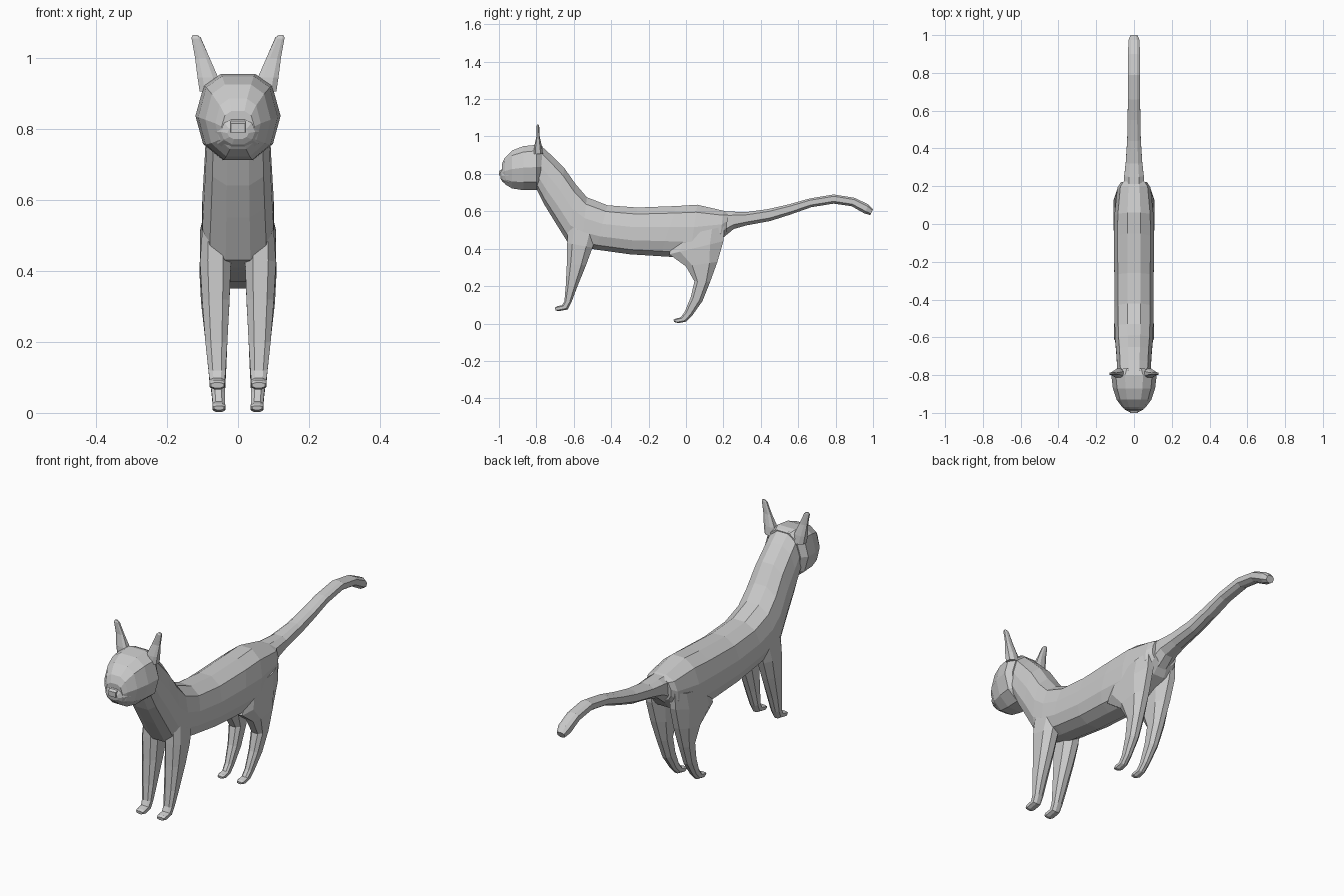
import bpy, bmesh

gray = bpy.data.materials.new("light gray")
gray.diffuse_color = (0.6, 0.6, 0.6, 1)

# Cross-sections: u runs across x (-1..1), v runs from point A (0) to point B (1)
TORSO = [(-.33, 0), (.33, 0), (.82, .14), (1, .42), (1, .7), (.8, .9), (.35, 1),
         (-.35, 1), (-.8, .9), (-1, .7), (-1, .42), (-.82, .14)]
SKULL = [(-.4, 0), (.4, 0), (.8, .13), (1, .48), (.82, .8), (.36, .98),
         (-.36, .98), (-.82, .8), (-1, .48), (-.8, .13)]
LIMB = [(-.5, 0), (.5, 0), (1, .2), (1, .75), (.4, 1), (-.4, 1), (-1, .75), (-1, .2)]
FLAT = [(-1, 0), (1, 0), (1, 1), (-1, 1)]


def loft(name, rings, profile, mirror=False):
    """Skin rings (Ay, Az, By, Bz, x_min, x_max) that share one cross-section."""
    bm = bmesh.new()
    loops = []
    for ay, az, by, bz, x0, x1 in rings:
        cx, hw = (x0 + x1) / 2, (x1 - x0) / 2
        loops.append([bm.verts.new((cx + u * hw, ay + (by - ay) * v, az + (bz - az) * v))
                      for u, v in profile])
    n = len(profile)
    for a, b in zip(loops, loops[1:]):
        for i in range(n):
            j = (i + 1) % n
            bm.faces.new((a[i], a[j], b[j], b[i]))
    bm.faces.new(loops[0])
    bm.faces.new(loops[-1])
    bmesh.ops.recalc_face_normals(bm, faces=bm.faces)
    mesh = bpy.data.meshes.new(name)
    bm.to_mesh(mesh)
    bm.free()
    mesh.materials.append(gray)
    obj = bpy.data.objects.new(name, mesh)
    bpy.context.collection.objects.link(obj)
    if mirror:
        obj.modifiers.new("mirror", 'MIRROR')
    return obj


def centred(rows):
    return [(a, b, c, d, -w, w) for a, b, c, d, w in rows]


# Neck, chest, back and rump
loft("torso", centred([
    (-.775, .95, -.80, .72, .088),
    (-.72, .90, -.76, .64, .090),
    (-.65, .83, -.705, .55, .094),
    (-.59, .745, -.63, .43, .100),
    (-.53, .675, -.56, .41, .102),
    (-.42, .632, -.48, .395, .102),
    (-.26, .62, -.30, .37, .104),
    (-.05, .628, -.14, .36, .107),
    (.06, .635, .02, .35, .104),
    (.20, .603, .18, .43, .088),
    (.225, .595, .215, .48, .070)]), TORSO)

# Head, back of skull to muzzle
loft("head", centred([
    (-.765, .945, -.785, .72, .095),
    (-.80, .955, -.80, .708, .120),
    (-.87, .948, -.87, .708, .112),
    (-.93, .925, -.93, .718, .092),
    (-.97, .885, -.965, .74, .064),
    (-.985, .85, -.98, .76, .046)]), SKULL)

# Muzzle tip with a raised nose between two nostril notches
loft("muzzle", centred([
    (-.95, .845, -.95, .735, .070),
    (-.985, .825, -.98, .755, .048),
    (-.995, .805, -.99, .77, .030)]), SKULL)
loft("nose", centred([
    (-.96, .835, -.96, .79, .024),
    (-1.0, .815, -1.0, .79, .020)]), FLAT)
loft("nostril_ridge", [
    (-.95, .82, -.95, .785, .024, .032),
    (-.985, .822, -.985, .785, .022, .030)], FLAT, mirror=True)

# Upright ears, tapering towards the tip
loft("ear", [
    (-.815, .905, -.765, .905, .050, .108),
    (-.812, .945, -.77, .945, .056, .114),
    (-.80, 1.0, -.782, 1.0, .080, .121),
    (-.80, 1.055, -.785, 1.058, .105, .131),
    (-.795, 1.064, -.788, 1.064, .114, .128)], LIMB, mirror=True)

# Front legs with small paws
loft("front_leg", [
    (-.63, .53, -.47, .50, .030, .100),
    (-.635, .43, -.50, .405, .020, .107),
    (-.637, .32, -.535, .31, .024, .101),
    (-.643, .20, -.58, .20, .030, .092),
    (-.65, .12, -.612, .115, .035, .083),
    (-.662, .098, -.632, .075, .037, .080),
    (-.69, .092, -.68, .066, .036, .080),
    (-.70, .085, -.698, .07, .040, .076)], LIMB, mirror=True)

# Hind legs with broad thighs and small paws
loft("hind_leg", [
    (-.06, .46, .205, .52, .035, .100),
    (-.09, .37, .20, .44, .025, .108),
    (0, .305, .168, .33, .024, .104),
    (.045, .225, .128, .22, .029, .094),
    (.025, .14, .088, .12, .033, .084),
    (-.008, .06, .035, .045, .037, .074),
    (-.03, .032, .0, .01, .037, .071),
    (-.056, .026, -.04, .002, .035, .072),
    (-.066, .02, -.064, .008, .040, .067)], LIMB, mirror=True)

# Long tail rising and curling over at the tip
loft("tail", centred([
    (.17, .60, .20, .46, .056),
    (.25, .598, .255, .505, .052),
    (.32, .595, .325, .525, .044),
    (.44, .612, .45, .548, .036),
    (.55, .637, .56, .583, .034),
    (.66, .668, .67, .622, .032),
    (.79, .690, .79, .641, .031),
    (.90, .672, .885, .627, .031),
    (.975, .637, .955, .588, .030),
    (1.0, .61, .985, .58, .020)]), LIMB)
